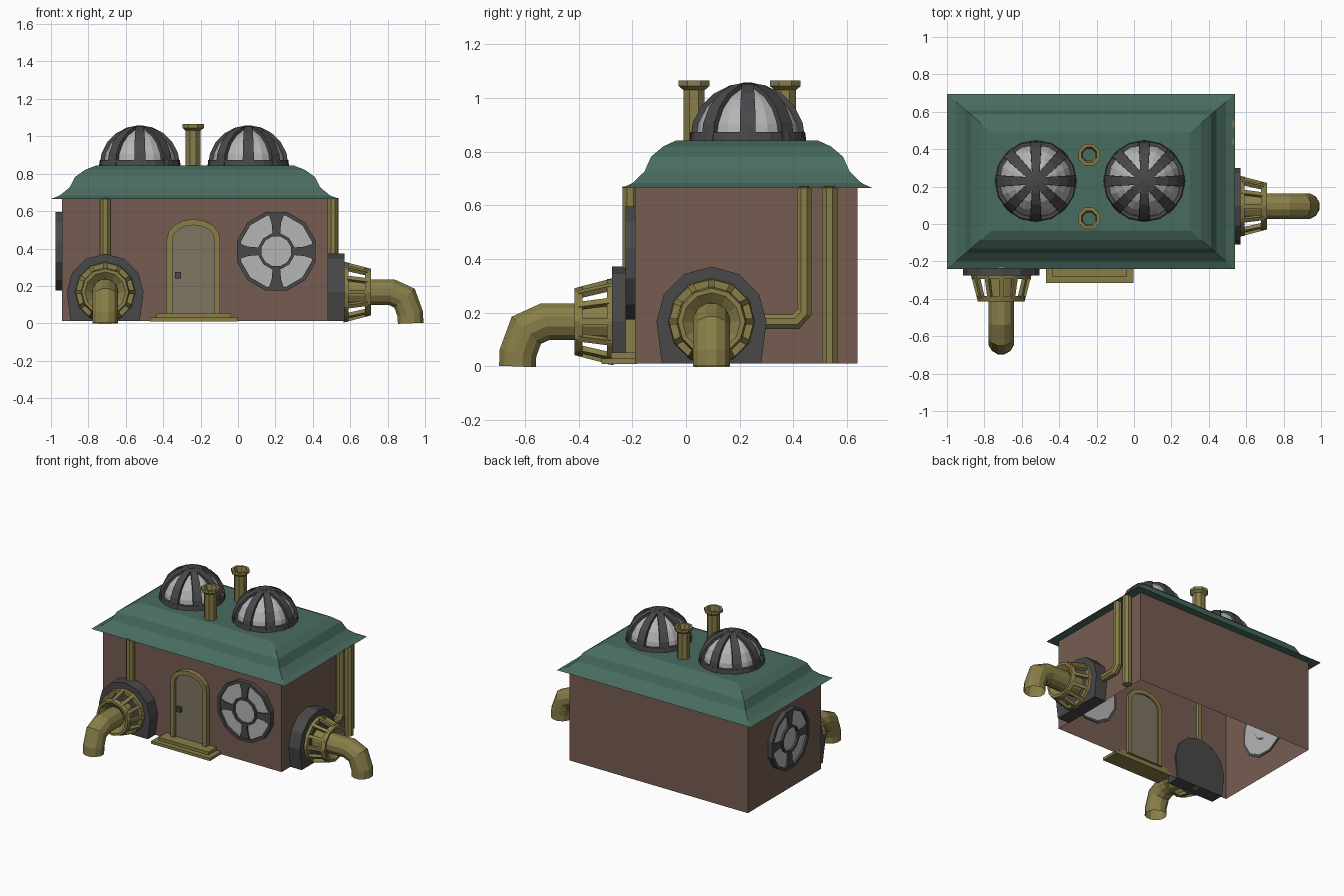
import bpy, bmesh, math
from math import sin, cos, pi, radians
from mathutils import Vector, Matrix

if "Cube" in bpy.data.objects:
    bpy.data.objects.remove(bpy.data.objects["Cube"])


def material(name, rgb):
    m = bpy.data.materials.new(name)
    m.diffuse_color = (*rgb, 1)
    m.use_nodes = True
    m.node_tree.nodes["Principled BSDF"].inputs["Base Color"].default_value = m.diffuse_color
    return m


BROWN = material("brown_wall", (0.18, 0.108, 0.083))
GREEN = material("green_roof", (0.066, 0.15, 0.118))
GOLD = material("brass", (0.25, 0.21, 0.065))
DARK = material("dark_metal", (0.065, 0.065, 0.068))
GLASS = material("pale_glass", (0.46, 0.46, 0.46))
DOOR = material("door_panel", (0.21, 0.18, 0.12))


def loft(bm, rings, caps=True, loop=False):
    """Skin a list of equal-length closed rings."""
    vs = [[bm.verts.new(p) for p in r] for r in rings]
    n = len(vs[0])
    pairs = list(zip(vs, vs[1:])) + ([(vs[-1], vs[0])] if loop else [])
    for a, b in pairs:
        for i in range(n):
            j = (i + 1) % n
            bm.faces.new((a[i], a[j], b[j], b[i]))
    if caps and not loop:
        bm.faces.new(vs[0])
        bm.faces.new(vs[-1])


def finish(name, bm, mat, loc=(0, 0, 0), rot=0):
    bmesh.ops.recalc_face_normals(bm, faces=bm.faces)
    me = bpy.data.meshes.new(name)
    bm.to_mesh(me)
    bm.free()
    me.materials.append(mat)
    ob = bpy.data.objects.new(name, me)
    ob.location = loc
    ob.rotation_euler.z = radians(rot)
    bpy.context.collection.objects.link(ob)
    return ob


def make(name, mat, rings, loc=(0, 0, 0), rot=0, **kw):
    bm = bmesh.new()
    loft(bm, rings, **kw)
    return finish(name, bm, mat, loc, rot)


def rect(x0, x1, y0, y1, z):
    return [(x0, y0, z), (x1, y0, z), (x1, y1, z), (x0, y1, z)]


def flat(r, n, z, off=0):      # polygon around the z axis
    return [(r * cos(2 * pi * i / n + off), r * sin(2 * pi * i / n + off), z) for i in range(n)]


def facing(r, n, y, off=0):    # polygon around the y axis
    return [(x, y, z) for x, z, _ in flat(r, n, 0, off)]


def tube(name, path, r, n=8, loc=(0, 0, 0), rot=0, caps=True):
    """Sweep a polygon along a planar path with mitred joints."""
    p = [Vector(q) for q in path]
    d = [(b - a).normalized() for a, b in zip(p, p[1:])]
    side = Vector((0, 0, 0))
    for a, b in zip(d, d[1:]):
        side += a.cross(b)
    side = side.normalized() if side.length > 1e-4 else Vector((1, 0, 0))
    rings = []
    for i, q in enumerate(p):
        a, b = d[max(i - 1, 0)], d[min(i, len(d) - 1)]
        t = (a + b).normalized()
        u = t.cross(side) / max(t.dot(b), 0.5)
        rings.append([q + r * (side * cos(k) + u * sin(k))
                      for k in (2 * pi * (j + .5) / n for j in range(n))])
    return make(name, GOLD, rings, loc, rot, caps=caps)


# Walls (open below) and flared hip roof
make("walls", BROWN, [rect(-.94, .48, -.19, .64, z) for z in (.012, .67)], caps=False)
steps = [(0, .665), (.04, .683), (.085, .726), (.11, .782), (.155, .82), (.205, .843)]
make("roof", GREEN, [rect(-1 + 1.17 * i, .54 - 1.17 * i, -.24 + i, .695 - i, z) for i, z in steps])

# Glazed domes with base ring and ribs
for tag, x in (("left", -.525), ("right", .055)):
    loc = (x, .23, .843)
    make(f"{tag}_dome_glass", GLASS,
         [flat(.2 * cos(t), 16, .2 * sin(t)) for t in (radians(a) for a in (0, 18, 36, 54, 72, 88))], loc)
    bm = bmesh.new()
    loft(bm, [flat(.218, 16, 0), flat(.214, 16, .03), flat(.19, 16, .03), flat(.19, 16, 0)], loop=True)
    for k in range(4):
        m = Matrix.Rotation(k * pi / 4, 3, 'Z')
        rings = []
        for i in range(11):
            t = pi * i / 10
            w = .018 + .012 * abs(cos(t))
            rings.append([m @ Vector((r * cos(t), s * w, r * sin(t)))
                          for r, s in ((.19, -1), (.215, -1), (.215, 1), (.19, 1))])
        loft(bm, rings)
    finish(f"{tag}_dome_frame", bm, DARK, loc)

# Chimneys: open octagonal tubes with a lip
prof = [(.043, .84), (.043, 1.03), (.062, 1.045), (.062, 1.065), (.044, 1.065), (.034, 1.03), (.034, .845)]
for tag, y in (("front", .03), ("back", .37)):
    make(f"{tag}_chimney", GOLD, [flat(r, 8, z, pi / 8) for r, z in prof], (-.24, y, 0), caps=False)

# Round windows with four flared spokes and a hub
for tag, loc, rot in (("front", (.205, -.19, .385), 0), ("left", (-.94, .2, .385), -90)):
    o = pi / 12
    make(f"{tag}_window_glass", GLASS, [facing(.2, 12, y, o) for y in (.005, -.02)], loc, rot)
    bm = bmesh.new()
    for ro, ri in ((.218, .197), (.098, .082)):
        loft(bm, [facing(ro, 12, .005, o), facing(ro, 12, -.035, o),
                  facing(ri, 12, -.035, o), facing(ri, 12, .005, o)], loop=True)
    for k in range(4):
        m = Matrix.Rotation(k * pi / 2, 3, 'Y')
        loft(bm, [[m @ Vector(p) for p in ((-w, 0, z), (w, 0, z), (w, -.03, z), (-w, -.03, z))]
                  for w, z in ((.02, .09), (.025, .15), (.042, .2))])
    finish(f"{tag}_window_frame", bm, DARK, loc, rot)

# Outlet pipes: collar, open cage, elbow
C = .167
for tag, loc, rot in (("front", (-.71, -.19, 0), 0), ("side", (.485, .095, 0), 90)):
    pts = [(.205 * cos(a), C + .205 * sin(a)) for a in (pi * i / 6 for i in range(7))]
    pts += [(-.185, .012), (.185, .012)]
    make(f"{tag}_outlet_collar", DARK, [[(x, y, z) for x, z in pts] for y in (.01, -.085)], loc, rot)
    bm = bmesh.new()
    for ring in ([(.162, -.08), (.158, -.105), (.13, -.105), (.13, -.08)],
                 [(.132, -.195), (.125, -.225), (.108, -.225), (.07, -.195)]):
        loft(bm, [facing(r, 12, y) for r, y in ring], loop=True)
    for k in range(12):
        m = Matrix.Rotation(k * pi / 6, 3, 'Y')
        loft(bm, [[m @ Vector(p) for p in ((-.011, y, a), (.011, y, a), (.011, y, b), (-.011, y, b))]
                  for y, a, b in ((-.09, .138, .16), (-.21, .106, .129))])
    finish(f"{tag}_outlet_cage", bm, GOLD, (loc[0], loc[1], C), rot)
    tube(f"{tag}_outlet_pipe", [(0, -.08, C), (0, -.335, C), (0, -.405, .135), (0, -.436, .05), (0, -.438, 0)],
         .071, 12, loc, rot, caps=False)

# Wall pipes
tube("front_wall_pipe", [(-.71, -.208, .012), (-.71, -.208, .67)], .03)
tube("side_straight_pipe", [(.508, .535, .012), (.508, .535, .67)], .031)
tube("side_bent_pipe", [(.508, .25, C), (.508, .41, C), (.508, .44, .2), (.508, .44, .67)], .029)


# Arched door, frame, latch and steps
def arch(w, top, y, z0=.04):
    pts = [(w, z0)] + [(w * cos(a), .45 + (top - .45) * sin(a)) for a in (pi * i / 8 for i in range(9))]
    return [(x, y, z) for x, z in pts + [(-w, z0)]]


loc = (-.238, -.19, 0)
make("door_frame", GOLD, [arch(.143, .557, .02), arch(.143, .557, -.035),
                          arch(.112, .525, -.035), arch(.112, .525, .02)], loc, loop=True)
make("door_panel", DOOR, [arch(.114, .527, .01), arch(.114, .527, -.012)], loc)
make("door_latch", DARK, [rect(-.098, -.066, -.03, 0, z) for z in (.24, .275)], loc)
make("lower_step", GOLD, [rect(-.47, -.003, -.315, -.185, z) for z in (.01, .03)])
make("upper_step", GOLD, [rect(-.435, -.038, -.28, -.185, z) for z in (.03, .052)])
